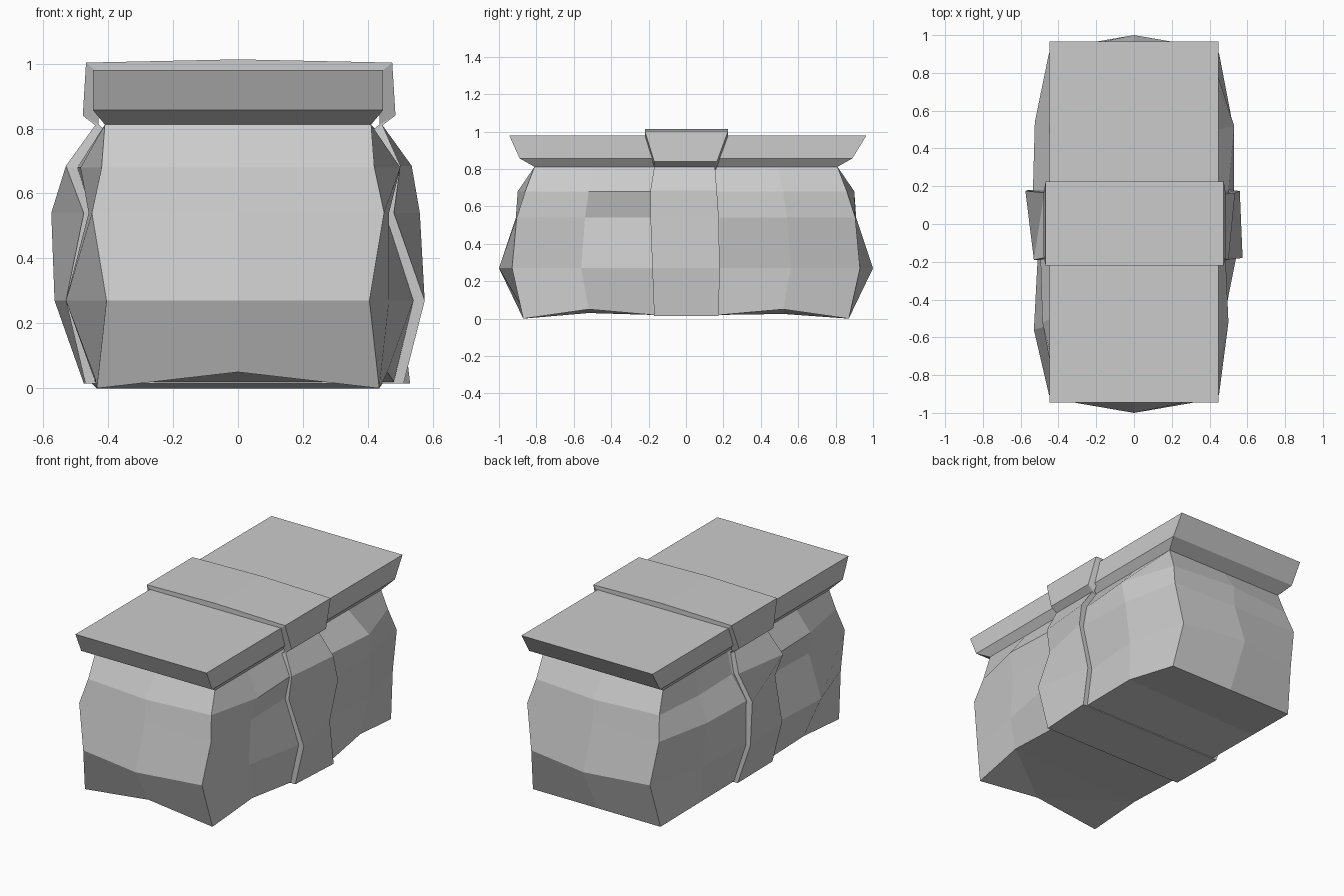
import bpy, bmesh

if "Cube" in bpy.data.objects:
    bpy.data.objects.remove(bpy.data.objects["Cube"])


def make_object(name, loops, caps=(), extra=()):
    """Skin a series of equal-length loops with flat faces."""
    bm = bmesh.new()
    rows = [[bm.verts.new(p) for p in loop] for loop in loops]
    n = len(rows[0])
    for a, b in zip(rows, rows[1:]):
        for i in range(n):
            j = (i + 1) % n
            bm.faces.new((a[i], a[j], b[j], b[i]))
    for c in caps:
        bm.faces.new(rows[c])
    for ids in extra:
        bm.faces.new([rows[0][i] for i in ids])
    bmesh.ops.recalc_face_normals(bm, faces=bm.faces)
    mesh = bpy.data.meshes.new(name)
    bm.to_mesh(mesh)
    bm.free()
    obj = bpy.data.objects.new(name, mesh)
    bpy.context.collection.objects.link(obj)
    return obj


# Lumpy trunk body, open under the lid: z, corner x, corner y, end-middle y,
# side column y, then side widths front to back on the right and on the left
levels = [
    (0.00, .435, .87, .87, .52, (.46, .48, .50, .47), (.44, .44, .45, .46)),
    (0.27, .405, .93, 1.0, .56, (.465, .54, .47, .50), (.53, .51, .535, .50)),
    (0.54, .450, .905, .91, .54, (.465, .455, .53, .52), (.46, .45, .535, .525)),
    (0.68, .420, .86, .90, .52, (.50, .485, .50, .53), (.485, .495, .44, .45)),
    (0.812, .41, .81, .81, .49, (.41,) * 4, (.41,) * 4),
]
loops = []
for k, (z, cx, cy, my, sy, right, left) in enumerate(levels):
    ys = (-sy, -.18, .18, sy)
    # arched lower edge along the sides and the front
    right_z = (.05, .02, .02, .05) if k == 0 else (z,) * 4
    left_z = (.03, .02, .02, .025) if k == 0 else (z,) * 4
    r = [(x, y, h) for x, y, h in zip(right, ys, right_z)]
    l = [(-x, y, h) for x, y, h in zip(left, ys, left_z)]
    loops.append([(0, -my, .05 if k == 0 else z), (cx, -cy, z)] + r
                 + [(cx, cy, z), (0, my, z), (-cx, cy, z)] + l[::-1] + [(-cx, -cy, z)])
bottom = ([(0, 1, 2), (0, 2, 12), (0, 12, 13), (5, 6, 8, 9), (6, 7, 8)]
          + [(i, i + 1, 13 - i, 14 - i) for i in range(2, 5)])
make_object("trunk_body", loops, extra=bottom)

# Flared flat lid sitting on the body's rim
lid = []
for z, x, y0, y1 in ((.812, .41, -.81, .81), (.857, .447, -.89, .89), (.98, .447, -.945, .965)):
    lid.append([(-x, y0, z), (x, y0, z), (x, y1, z), (-x, y1, z)])
make_object("lid", lid, caps=(-1,))

# Band around the middle: z, right x front/back, left x front/back, y front/back
band = [
    (.015, .51, .53, .47, .475, -.17, .175),
    (.27, .575, .50, .53, .565, -.18, .18),
    (.54, .48, .56, .475, .575, -.19, .175),
    (.685, .50, .535, .53, .475, -.19, .165),
    (.81, .445, .445, .44, .44, -.17, .155),
    (.84, .485, .485, .478, .478, -.17, .165),
    (1.003, .475, .475, .468, .468, -.22, .225),
]


def band_loop(back, scale):
    right = [(b[1 + back] * scale, b[5 + back], b[0]) for b in band]
    left = [(-b[3 + back] * scale, b[5 + back], b[0]) for b in band]
    pts = right + [(0, band[-1][5 + back], 1.013)] + left[::-1] + [(0, band[0][5 + back], .015)]
    return [(x, y, .5 + (z - .5) * (1 - (1 - scale) * .8)) for x, y, z in pts]


make_object("middle_band", [band_loop(0, .9), band_loop(0, 1),
                            band_loop(1, 1), band_loop(1, .9)])
